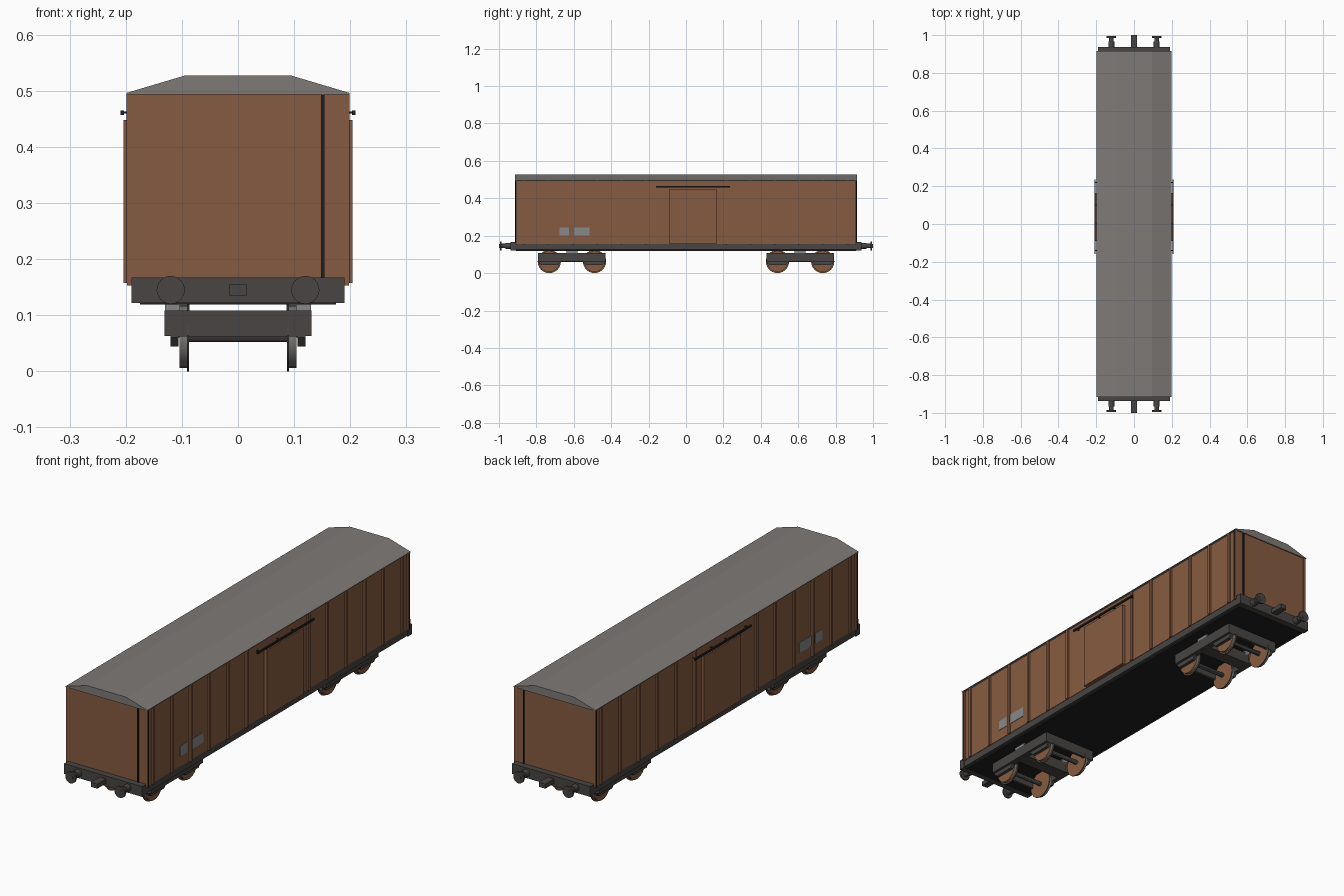
import bpy, bmesh, math
from mathutils import Matrix

cube = bpy.data.objects.get("Cube")
if cube:
    bpy.data.objects.remove(cube, do_unlink=True)


def material(name, rgb):
    m = bpy.data.materials.new(name)
    m.use_nodes = True
    m.diffuse_color = (*rgb, 1)
    m.node_tree.nodes["Principled BSDF"].inputs["Base Color"].default_value = (*rgb, 1)
    return m


BROWN = material("rust brown", (0.24, 0.105, 0.052))
ROOF = material("roof grey", (0.21, 0.195, 0.185))
DARK = material("frame charcoal", (0.065, 0.06, 0.057))
BLACK = material("black", (0.015, 0.015, 0.016))
PLATE = material("panel grey", (0.25, 0.25, 0.25))


def finish(name, bm, *mats):
    bmesh.ops.recalc_face_normals(bm, faces=bm.faces)
    mesh = bpy.data.meshes.new(name)
    bm.to_mesh(mesh)
    bm.free()
    for m in mats:
        mesh.materials.append(m)
    ob = bpy.data.objects.new(name, mesh)
    bpy.context.collection.objects.link(ob)
    return ob


def box(name, x, y, z, mat):
    """Box from (min, max) pairs."""
    bm = bmesh.new()
    bmesh.ops.create_cube(bm, size=1)
    for v in bm.verts:
        v.co = [(r[0] + r[1]) / 2 + c * (r[1] - r[0]) for c, r in zip(v.co, (x, y, z))]
    return finish(name, bm, mat)


def prism(name, points, axis, lo, hi, mat):
    """Extrude a flat profile along x (points are y, z) or y (points are x, z)."""
    bm = bmesh.new()
    place = (lambda a, b: (lo, a, b)) if axis == "x" else (lambda a, b: (a, lo, b))
    face = bm.faces.new([bm.verts.new(place(*p)) for p in points])
    new = bmesh.ops.extrude_face_region(bm, geom=[face])["geom"]
    move = (hi - lo, 0, 0) if axis == "x" else (0, hi - lo, 0)
    bmesh.ops.translate(bm, vec=move, verts=[g for g in new if isinstance(g, bmesh.types.BMVert)])
    return finish(name, bm, mat)


def disc(name, centre, radius, depth, axis, mat, rim=None, sides=24):
    """Cylinder along x or y, with an optional second colour on its rim."""
    bm = bmesh.new()
    turn = Matrix.Rotation(math.pi / 2, 4, "Y" if axis == "x" else "X")
    bmesh.ops.create_cone(bm, cap_ends=True, segments=sides, radius1=radius, radius2=radius,
                          depth=depth, matrix=Matrix.Translation(centre) @ turn)
    if rim:
        for f in bm.faces:
            f.material_index = int(len(f.verts) == 4)
    ob = finish(name, bm, mat, *([rim] if rim else []))
    bpy.ops.object.select_all(action="DESELECT")
    ob.select_set(True)
    bpy.context.view_layer.objects.active = ob
    bpy.ops.object.shade_smooth_by_angle()
    return ob


def span(a, b, s):
    return tuple(sorted((a * s, b * s)))


# Body and roof
box("body", (-0.19, 0.19), (-0.91, 0.91), (0.155, 0.495), BROWN)
prism("roof", [(-0.199, 0.493), (0.199, 0.493), (0.199, 0.496), (0.095, 0.527),
               (-0.095, 0.527), (-0.199, 0.496)], "y", -0.915, 0.915, ROOF)

# Underframe
box("underframe", (-0.188, 0.188), (-0.915, 0.915), (0.125, 0.157), DARK)
box("floor", (-0.175, 0.175), (-0.91, 0.91), (0.119, 0.126), BLACK)

for s, side in ((1, "left"), (-1, "right")):
    # Side posts
    for i in range(6):
        for e in (1, -1):
            y = e * (0.215 + 0.13 * i)
            box(f"{side}_post", span(0.189, 0.198, s), (y - 0.006, y + 0.006), (0.153, 0.495), BROWN)
    for e in (1, -1):
        box(f"{side}_corner_post", span(0.185, 0.198, s), span(0.9, 0.912, e), (0.153, 0.495), BROWN)
        box(f"{side}_corner_edge", span(0.189, 0.199, s), span(0.905, 0.911, e), (0.157, 0.494), BLACK)
    # Sliding door and its rail
    box(f"{side}_door", span(0.189, 0.204, s), (-0.09, 0.165), (0.157, 0.448), BROWN)
    box(f"{side}_door_rail", span(0.203, 0.209, s), (-0.16, 0.235), (0.457, 0.465), BLACK)
    for y in (-0.14, 0.0, 0.1, 0.22):
        box(f"{side}_rail_bracket", span(0.189, 0.205, s), (y - 0.003, y + 0.003), (0.459, 0.463), BLACK)
    # Data panels
    box(f"{side}_small_panel", span(0.189, 0.192, s), (-0.675, -0.625), (0.2, 0.245), PLATE)
    box(f"{side}_large_panel", span(0.189, 0.192, s), (-0.61, -0.515), (0.2, 0.245), PLATE)

for e, end in ((-1, "front"), (1, "back")):
    # Headstock, coupling, buffers and end strip
    box(f"{end}_headstock", (-0.19, 0.19), span(0.91, 0.938, e), (0.122, 0.167), DARK)
    box(f"{end}_coupling", (-0.015, 0.015), span(0.93, 1.0, e), (0.135, 0.155), DARK)
    box(f"{end}_strip", (0.148, 0.154), span(0.909, 0.915, e), (0.167, 0.494), BLACK)
    for x in (-0.12, 0.12):
        disc(f"{end}_buffer_sleeve", (x, e * 0.95, 0.145), 0.016, 0.03, "y", DARK)
        disc(f"{end}_buffer_shaft", (x, e * 0.97, 0.145), 0.012, 0.05, "y", DARK)
        disc(f"{end}_buffer_head", (x, e * 0.99, 0.145), 0.025, 0.008, "y", DARK)

    # Bogie
    c = e * 0.61
    box(f"{end}_bolster", (-0.11, 0.11), (c - 0.03, c + 0.03), (0.06, 0.108), DARK)
    for s in (1, -1):
        outline = [(-0.18, 0.108), (-0.18, 0.06), (-0.165, 0.044), (-0.075, 0.044), (-0.06, 0.06),
                   (0.06, 0.06), (0.075, 0.044), (0.165, 0.044), (0.18, 0.06), (0.18, 0.108)]
        prism(f"{end}_bogie_frame", [(c + y, z) for y, z in outline], "x", s * 0.106, s * 0.12, DARK)
        box(f"{end}_bogie_beam", span(0.119, 0.131, s), (c - 0.18, c + 0.18), (0.063, 0.108), DARK)
        box(f"{end}_side_bearer", span(0.086, 0.13, s), (c - 0.03, c + 0.03), (0.1, 0.12), PLATE)
        box(f"{end}_bogie_end", (-0.11, 0.11), span(0.168, 0.18, s) if c == 0 else
            (c + s * 0.174 - 0.006, c + s * 0.174 + 0.006), (0.062, 0.108), DARK)
        # Wheelsets
        y = c + s * 0.121
        disc(f"{end}_axle", (0, y, 0.062), 0.01, 0.2, "x", DARK, sides=12)
        for w in (1, -1):
            disc(f"{end}_wheel", (w * 0.097, y, 0.062), 0.056, 0.014, "x", BROWN, ROOF)
            disc(f"{end}_flange", (w * 0.089, y, 0.062), 0.062, 0.004, "x", BROWN, DARK)
